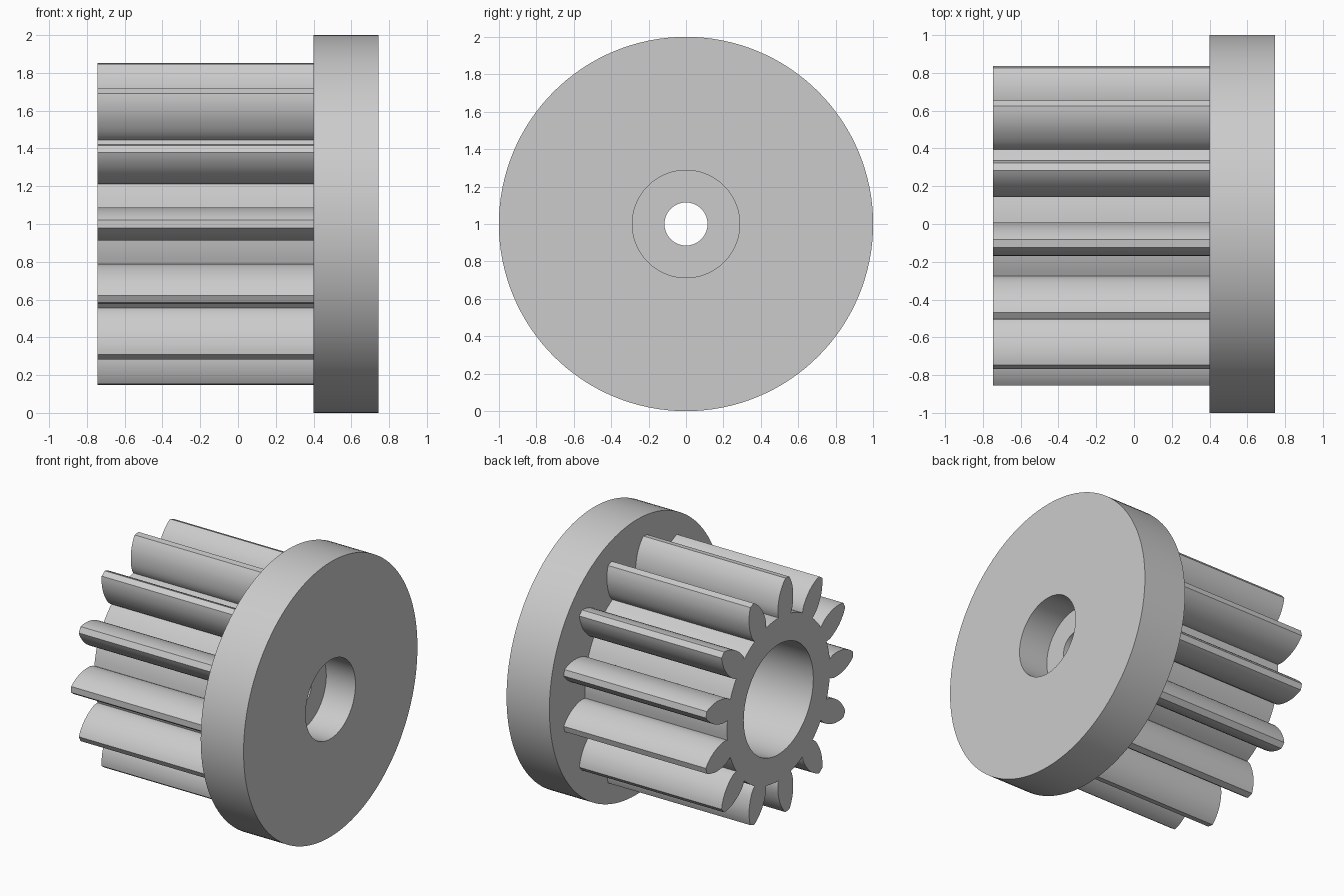
import bpy, bmesh, math
from math import cos, sin, pi, tau

cube = bpy.data.objects.get("Cube")
if cube:
    bpy.data.objects.remove(cube)

AXIS_Z = 1.0
LEFT, SEAT, RIGHT = -0.745, 0.4, 0.745
TEETH = 13
BORE = 0.4
ROOT = 0.592

grey = bpy.data.materials.new("plain_grey")
grey.use_nodes = True
colour = (0.6, 0.6, 0.6, 1)
grey.diffuse_color = colour
grey.node_tree.nodes["Principled BSDF"].inputs["Base Color"].default_value = colour


def finish(bm, name):
    """Turn a bmesh into a smooth-shaded object with sharp edges kept."""
    bmesh.ops.recalc_face_normals(bm, faces=bm.faces[:])
    mesh = bpy.data.meshes.new(name)
    bm.to_mesh(mesh)
    bm.free()
    mesh.materials.append(grey)
    obj = bpy.data.objects.new(name, mesh)
    bpy.context.collection.objects.link(obj)
    bpy.ops.object.select_all(action="DESELECT")
    obj.select_set(True)
    bpy.context.view_layer.objects.active = obj
    bpy.ops.object.shade_smooth_by_angle(angle=math.radians(25))
    return obj


def add_loop(bm, points, x):
    """Closed edge loop through (y, z) points at the given x."""
    verts = [bm.verts.new((x, y, AXIS_Z + z)) for y, z in points]
    return [bm.edges.new((a, b)) for a, b in zip(verts, verts[1:] + verts[:1])]


# Toothed barrel: tooth flank as (radius, half width), mirrored about its centre line
flank = [(0.588, 0.070), (0.605, 0.078), (0.63, 0.085), (0.66, 0.0875),
         (0.69, 0.0865), (0.72, 0.083), (0.75, 0.077), (0.78, 0.067),
         (0.81, 0.053), (0.835, 0.038), (0.855, 0.022)]
tooth = [(r, -w) for r, w in flank] + [(r, w) for r, w in reversed(flank)]
pitch = tau / TEETH
half_root = math.atan2(flank[0][1], flank[0][0])
outline = []
for i in range(TEETH):
    a = pi + i * pitch
    outline += [(r * cos(a) - w * sin(a), r * sin(a) + w * cos(a)) for r, w in tooth]
    # Rounded floor between this tooth and the next
    for k in (1, 2, 3):
        b = a + half_root + (pitch - 2 * half_root) * k / 4
        outline.append((ROOT * cos(b), ROOT * sin(b)))

bm = bmesh.new()
bore = [(BORE * cos(tau * i / 96), BORE * sin(tau * i / 96)) for i in range(96)]
edges = add_loop(bm, outline, LEFT) + add_loop(bm, bore, LEFT)
bmesh.ops.triangle_fill(bm, use_beauty=True, edges=edges)
ext = bmesh.ops.extrude_face_region(bm, geom=bm.faces[:], use_keep_orig=True)
moved = [g for g in ext["geom"] if isinstance(g, bmesh.types.BMVert)]
bmesh.ops.translate(bm, verts=moved, vec=(SEAT + 0.02 - LEFT, 0, 0))
finish(bm, "toothed_barrel")

# Flange: turned disc with a stepped hole
profile = [(SEAT, 0.115), (SEAT, 1.0), (RIGHT, 1.0),
           (RIGHT, 0.287), (0.51, 0.287), (0.51, 0.115)]
bm = bmesh.new()
verts = [bm.verts.new((x, 0, AXIS_Z + r)) for x, r in profile]
ring = [bm.edges.new((a, b)) for a, b in zip(verts, verts[1:] + verts[:1])]
bmesh.ops.spin(bm, geom=verts + ring, cent=(0, 0, AXIS_Z), axis=(1, 0, 0),
               angle=tau, steps=128, use_merge=True)
bmesh.ops.remove_doubles(bm, verts=bm.verts[:], dist=0.0001)
finish(bm, "flange")
